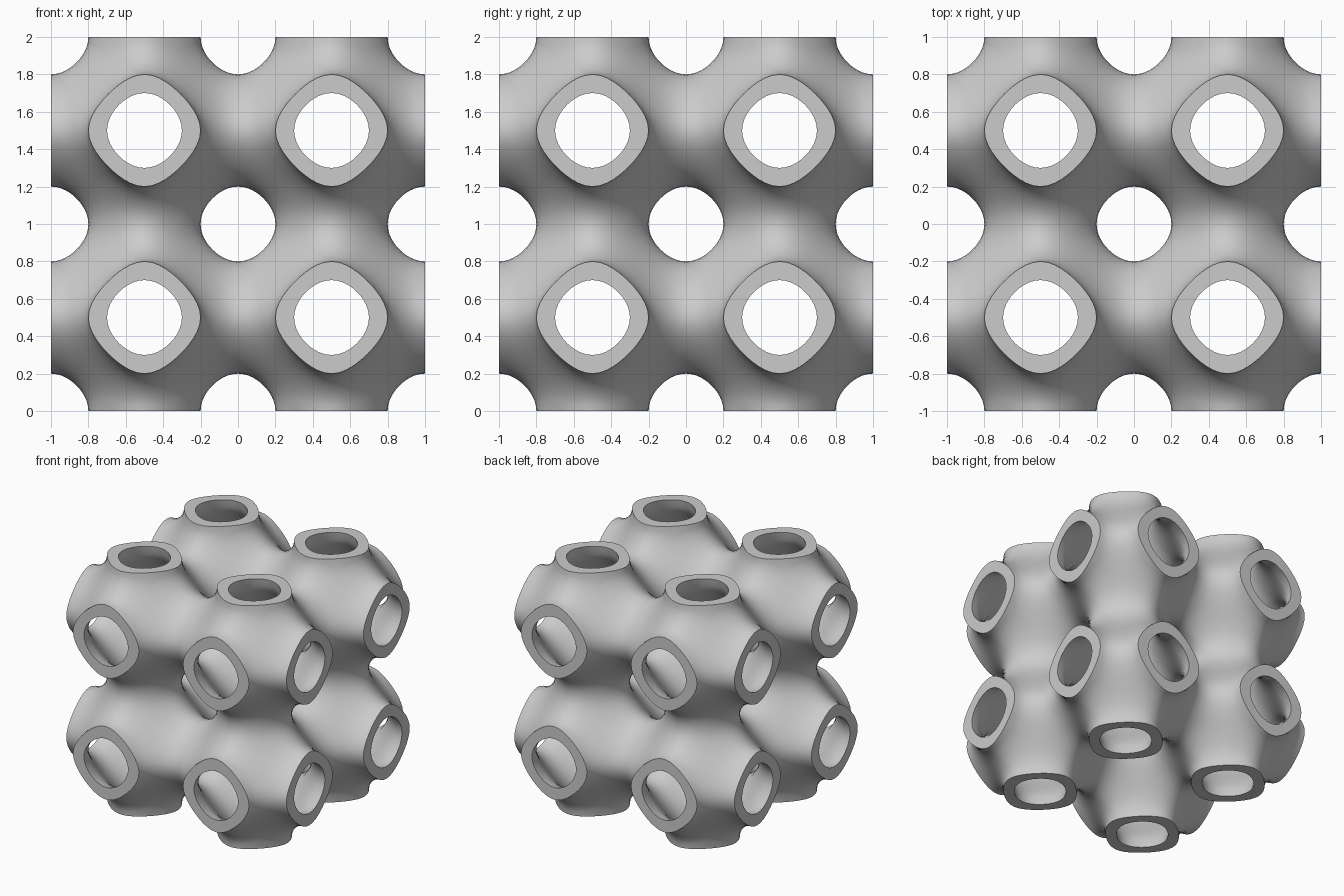
import bpy
import bmesh
from math import cos, sin, pi
from itertools import product
from mathutils import Vector

cube = bpy.data.objects.get("Cube")
if cube:
    bpy.data.objects.remove(cube, do_unlink=True)

AROUND = 48      # segments around each neck
ALONG = 8        # segments from neck rim to chamber seam
LEVEL = 0.309    # half thickness of the wall, as a field value


def field(p):
    return sum(cos(2 * pi * c) for c in p)


def march(d, level, start=Vector((0, 0, 0)), limit=0.5):
    """Point along d from start where the falling field reaches the level."""
    lo, hi = 0.0, limit
    for _ in range(36):
        mid = (lo + hi) / 2
        if field(start + d * mid) > level:
            lo = mid
        else:
            hi = mid
    return start + d * lo


def neck_sheet(level):
    """Rings of one sixth of a chamber, from its +z neck rim to the seam."""
    columns = []
    for i in range(AROUND):
        a = 2 * pi * i / AROUND
        flat = Vector((cos(a), sin(a), 0))
        flat /= max(abs(flat.x), abs(flat.y))
        rim = march(flat, level, Vector((0, 0, 0.5)))
        seam = flat + Vector((0, 0, 1))
        columns.append([rim] + [march((rim * 2).lerp(seam, j / ALONG), level)
                                for j in range(1, ALONG + 1)])
    return columns


def turn(p, axis, sign):
    """Send the +z neck to any of the six directions."""
    c = [p.x, p.y, p.z]
    return Vector([c[(k - axis + 2) % 3] for k in range(3)]) * sign


def strip(bm, columns):
    """Quads over a closed ring of point columns."""
    grid = [[bm.verts.new(p) for p in col] for col in columns]
    for i, col in enumerate(grid):
        nxt = grid[(i + 1) % len(grid)]
        for j in range(len(col) - 1):
            bm.faces.new((col[j], col[j + 1], nxt[j + 1], nxt[j]))


outer, inner = neck_sheet(-LEVEL), neck_sheet(LEVEL)
rim_cap = [[o[0], i[0]] for o, i in zip(outer, inner)]

# Eight chambers joined neck to neck, with flat caps on the outside necks
bm = bmesh.new()
for cell in product((-0.5, 0.5), repeat=3):
    centre = Vector((cell[0], cell[1], cell[2] + 1))
    for axis, sign in product(range(3), (-1, 1)):
        pieces = [outer, inner]
        if cell[axis] * sign > 0:
            pieces.append(rim_cap)
        for piece in pieces:
            strip(bm, [[turn(p, axis, sign) + centre for p in col]
                       for col in piece])
bmesh.ops.remove_doubles(bm, verts=bm.verts, dist=0.0002)
bmesh.ops.recalc_face_normals(bm, faces=bm.faces)

mesh = bpy.data.meshes.new("porous_lattice")
bm.to_mesh(mesh)
bm.free()
lattice = bpy.data.objects.new("porous_lattice", mesh)
bpy.context.collection.objects.link(lattice)

# Plain grey
grey = bpy.data.materials.new("light_grey")
grey.use_nodes = True
colour = (0.6, 0.6, 0.6, 1)
grey.diffuse_color = colour
grey.node_tree.nodes["Principled BSDF"].inputs["Base Color"].default_value = colour
mesh.materials.append(grey)

# Smooth walls, crisp rims
bpy.ops.object.select_all(action="DESELECT")
lattice.select_set(True)
bpy.context.view_layer.objects.active = lattice
bpy.ops.object.shade_smooth_by_angle(angle=pi / 5)
